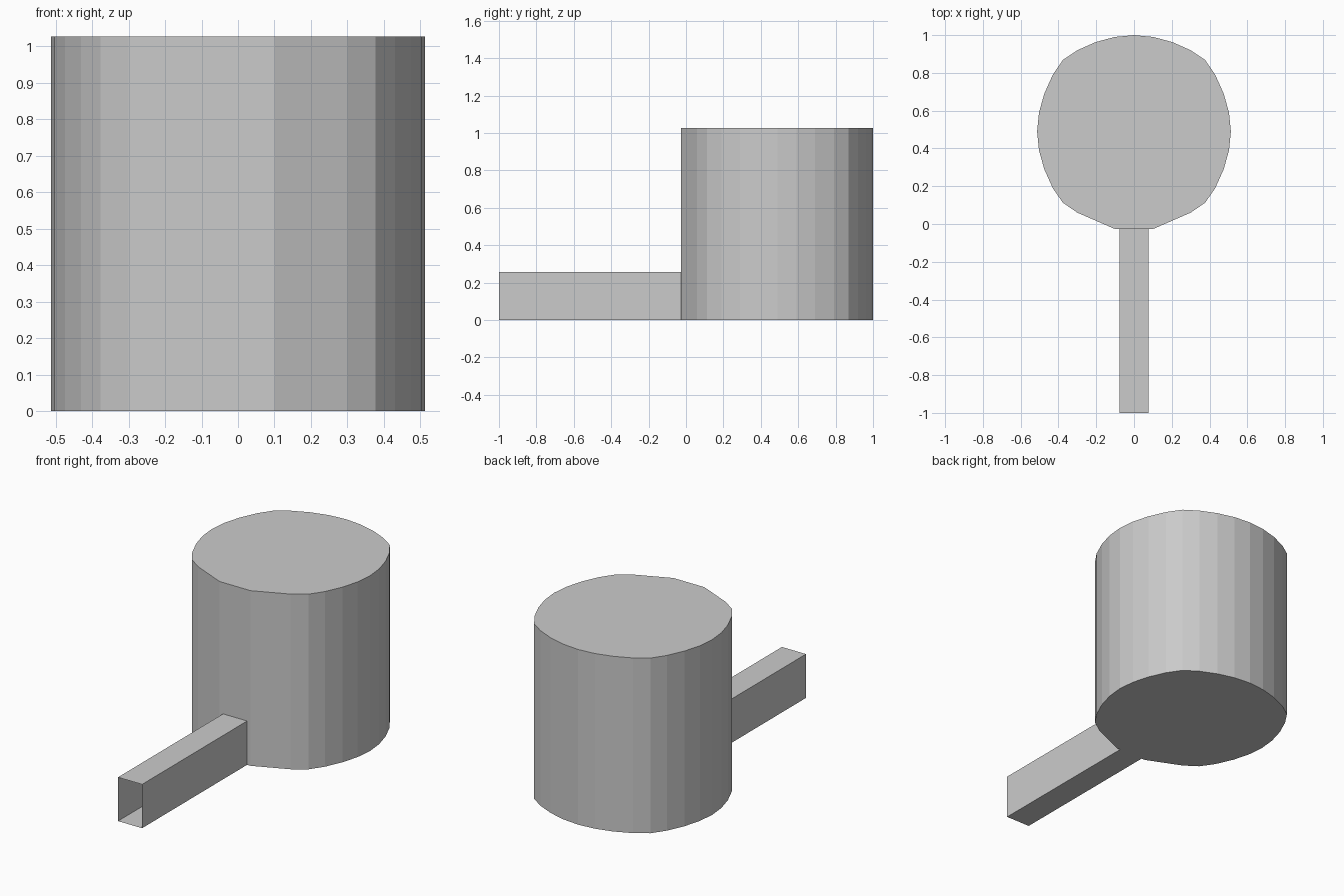
import bpy
import bmesh

cube = bpy.data.objects.get("Cube")
if cube:
    bpy.data.objects.remove(cube, do_unlink=True)

grey = bpy.data.materials.new("plain_grey")
grey.use_nodes = True
COLOUR = (0.6, 0.6, 0.6, 1)
grey.diffuse_color = COLOUR
grey.node_tree.nodes["Principled BSDF"].inputs["Base Color"].default_value = COLOUR


def prism(name, outline, height):
    """Extrude a flat outline from the ground up to a height."""
    bm = bmesh.new()
    base = bm.faces.new([bm.verts.new((x, y, 0)) for x, y in outline])
    top = bmesh.ops.extrude_face_region(bm, geom=[base], use_keep_orig=True)
    verts = [v for v in top["geom"] if isinstance(v, bmesh.types.BMVert)]
    bmesh.ops.translate(bm, verts=verts, vec=(0, 0, height))
    bmesh.ops.recalc_face_normals(bm, faces=bm.faces)
    return finish(name, bm)


def finish(name, bm):
    mesh = bpy.data.meshes.new(name)
    bm.to_mesh(mesh)
    bm.free()
    mesh.materials.append(grey)
    obj = bpy.data.objects.new(name, mesh)
    bpy.context.collection.objects.link(obj)
    return obj


# Drum: half outline from front to back, mirrored across x
half = [(0.1, -0.027), (0.3, 0.06), (0.377, 0.113), (0.43, 0.19), (0.475, 0.29),
        (0.503, 0.39), (0.513, 0.49), (0.503, 0.59), (0.475, 0.69), (0.43, 0.79),
        (0.377, 0.868), (0.3, 0.92), (0.203, 0.963), (0.103, 0.99)]
outline = half + [(0, 1)] + [(-x, y) for x, y in reversed(half)]
prism("round_drum", outline, 1.027)

# Entrance passage: thin square tube, open at the front, ending at the drum wall
W, H, FRONT, BACK = 0.078, 0.257, -1, -0.027
bm = bmesh.new()
corners = [(-W, 0), (W, 0), (W, H), (-W, H)]
rings = [[bm.verts.new((x, y, z)) for x, z in corners] for y in (FRONT, BACK)]
for i in range(4):
    j = (i + 1) % 4
    bm.faces.new((rings[0][i], rings[0][j], rings[1][j], rings[1][i]))
bmesh.ops.recalc_face_normals(bm, faces=bm.faces)
finish("entrance_passage", bm)
